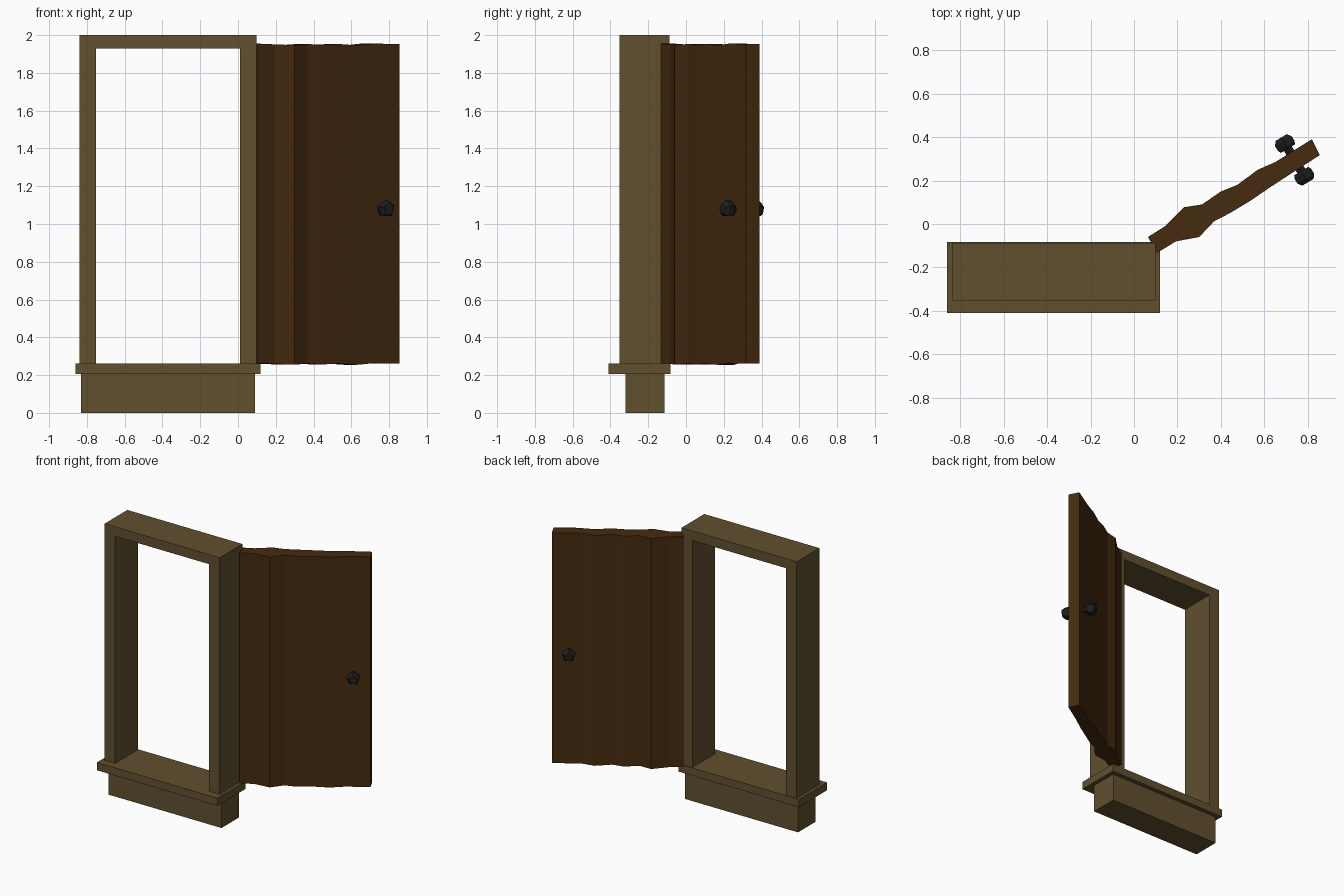
import bpy, bmesh
from math import cos, sin, pi
from mathutils import Vector

if "Cube" in bpy.data.objects:
    bpy.data.objects.remove(bpy.data.objects["Cube"])


def material(name, rgb):
    m = bpy.data.materials.new(name)
    m.diffuse_color = (*rgb, 1)
    m.use_nodes = True
    m.node_tree.nodes["Principled BSDF"].inputs["Base Color"].default_value = m.diffuse_color
    return m


STONE = material("tan_frame", (0.12, 0.08, 0.028))
WOOD = material("brown_wood", (0.06, 0.024, 0.005))
IRON = material("dark_iron", (0.013, 0.013, 0.013))


def finish(name, bm, mat):
    bmesh.ops.recalc_face_normals(bm, faces=bm.faces[:])
    me = bpy.data.meshes.new(name)
    bm.to_mesh(me)
    bm.free()
    me.materials.append(mat)
    ob = bpy.data.objects.new(name, me)
    bpy.context.collection.objects.link(ob)
    return ob


def extrude_xz(name, profile, y0, y1, mat):
    bm = bmesh.new()
    face = bm.faces.new([bm.verts.new((x, y0, z)) for x, z in profile])
    ext = bmesh.ops.extrude_face_region(bm, geom=[face])["geom"]
    moved = [g for g in ext if isinstance(g, bmesh.types.BMVert)]
    bmesh.ops.translate(bm, verts=moved, vec=(0, y1 - y0, 0))
    if face.is_valid and not any(len(e.link_faces) < 2 for e in bm.edges):
        return finish(name, bm, mat)
    bm.faces.new([v for v in face.verts]) if not face.is_valid else None
    return finish(name, bm, mat)


def box(name, x0, x1, y0, y1, z0, z1, mat):
    return extrude_xz(name, [(x0, z0), (x1, z0), (x1, z1), (x0, z1)], y0, y1, mat)


# Base step, sill and the U-shaped door surround
box("base_step", -0.83, 0.09, -0.32, -0.115, 0, 0.205, STONE)
box("sill", -0.86, 0.12, -0.41, -0.083, 0.205, 0.262, STONE)
extrude_xz("door_surround",
           [(-0.838, 0.262), (-0.838, 2), (0.098, 2), (0.098, 0.262),
            (0.01, 0.262), (0.01, 1.93), (-0.752, 1.93), (-0.752, 0.262)],
           -0.352, -0.088, STONE)

# Open warped door leaf: plan outline of each face, hinge to free edge
back = [(0.064, -0.06), (0.143, -0.01), (0.23, 0.077), (0.313, 0.09), (0.40, 0.15),
        (0.475, 0.18), (0.57, 0.25), (0.65, 0.285), (0.818, 0.39)]
front = [(0.106, -0.133), (0.193, -0.08), (0.30, -0.06), (0.368, 0.012), (0.441, 0.05),
         (0.533, 0.105), (0.625, 0.168), (0.717, 0.228), (0.855, 0.317)]
wave = [0.004, 0, -0.004, 0.002, -0.003, 0.002, -0.005, 0.004, 0.002]
bm = bmesh.new()
rings = []
for f, b, w in zip(front, back, wave):
    rings.append([bm.verts.new((*p, z + w)) for p, z in
                  ((f, 0.259), (b, 0.259), (b, 1.951), (f, 1.951))])
for a, b in zip(rings, rings[1:]):
    for i in range(4):
        j = (i + 1) % 4
        bm.faces.new((a[i], a[j], b[j], b[i]))
bm.faces.new(rings[0])
bm.faces.new(rings[-1])
finish("door_leaf", bm, WOOD)

# Five-sided knobs on both faces of the door
along = Vector((0.858, 0.5135, 0))
normal = Vector((-0.5135, 0.858, 0))
up = Vector((0, 0, 1))
centre = Vector((0.085, -0.0965, 1.08)) + along * 0.762
knob_profile = [(0.022, 0.02), (0.022, 0.06), (0.040, 0.06),
                (0.047, 0.075), (0.047, 0.10), (0.032, 0.12)]
for side, name in ((-1, "front_knob"), (1, "back_knob")):
    bm = bmesh.new()
    rings = []
    for r, d in knob_profile:
        rings.append([bm.verts.new(centre + normal * d * side
                                   + along * r * sin(2 * pi * k / 5)
                                   + up * r * cos(2 * pi * k / 5)) for k in range(5)])
    for a, b in zip(rings, rings[1:]):
        for i in range(5):
            j = (i + 1) % 5
            bm.faces.new((a[i], a[j], b[j], b[i]))
    bm.faces.new(rings[0])
    bm.faces.new(rings[-1])
    finish(name, bm, IRON)
